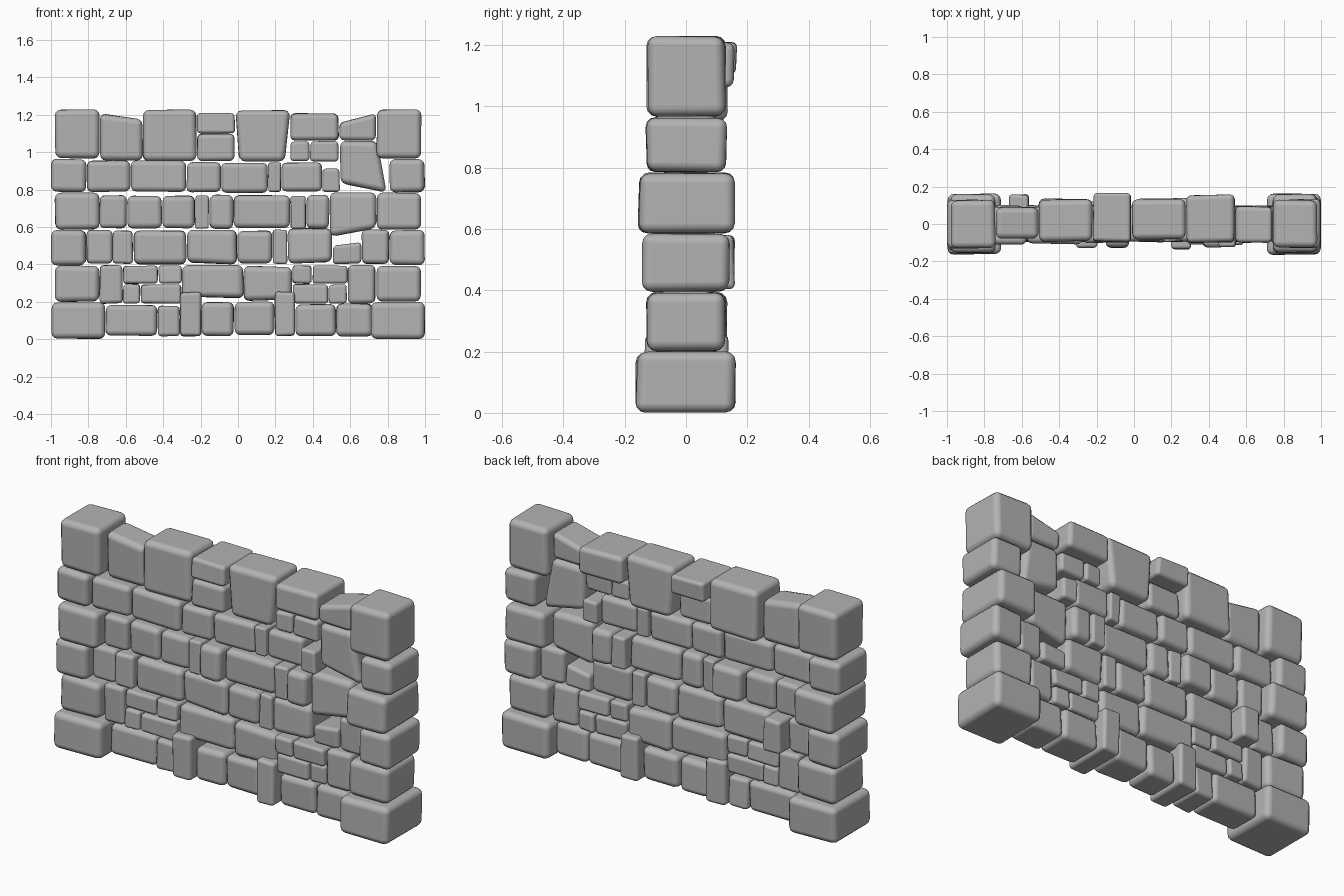
import bpy
import bmesh
import random
from mathutils import Vector

random.seed(4)

cube = bpy.data.objects.get("Cube")
if cube:
    bpy.data.objects.remove(cube, do_unlink=True)

# One plain grey for every stone
GREY = (.45, .45, .45, 1)
stone_grey = bpy.data.materials.new("stone_grey")
stone_grey.use_nodes = True
stone_grey.diffuse_color = GREY
shader = stone_grey.node_tree.nodes["Principled BSDF"]
shader.inputs["Base Color"].default_value = GREY
shader.inputs["Roughness"].default_value = .9

GAP = .002
ROUGHNESS = .006
HALF_DEPTH = .095
NO_SHIFT = (0, 0)


def wobble(amount=ROUGHNESS):
    return random.uniform(-amount, amount)


def stone(name, left, right, bottom, top, front, back, soft=.17,
          top_left=NO_SHIFT, top_right=NO_SHIFT,
          bottom_left=NO_SHIFT, bottom_right=NO_SHIFT):
    """Worn block whose four face corners can be shifted in x and z."""
    bm = bmesh.new()
    bmesh.ops.create_cube(bm, size=1)
    for vert in bm.verts:
        is_right, is_rear, is_upper = (c > 0 for c in vert.co)
        if is_upper:
            dx, dz = top_right if is_right else top_left
        else:
            dx, dz = bottom_right if is_right else bottom_left
        x = right - GAP if is_right else left + GAP
        y = back if is_rear else front
        z = top - GAP if is_upper else bottom + GAP
        vert.co = Vector((x + dx + wobble() / 2, y + wobble(), z + dz + wobble() / 2))
    mesh = bpy.data.meshes.new(name)
    bm.to_mesh(mesh)
    bm.free()
    mesh.materials.append(stone_grey)
    for polygon in mesh.polygons:
        polygon.use_smooth = True

    block = bpy.data.objects.new(name, mesh)
    bpy.context.collection.objects.link(block)
    bevel = block.modifiers.new("worn_edges", "BEVEL")
    bevel.limit_method = "NONE"
    bevel.width = min(.032, soft * min(right - left, top - bottom))
    bevel.segments = 3
    bevel.harden_normals = True


class Course:
    """Lays stones from left to right between two levels."""

    def __init__(self, name, bottom, top, start):
        self.name = name
        self.bottom = bottom
        self.top = top
        self.x = start

    def place(self, left, right, bottom, top, name=None, front=0, back=0, **shape):
        """Set one stone; front and back say how far it stands proud."""
        stone(name or self.name, left, right, bottom, top,
              -HALF_DEPTH - front + wobble(), HALF_DEPTH + back + wobble(), **shape)

    def lay(self, *widths, rise=0, lift=0, **options):
        """Full-height stones; rise and lift move their top and bottom."""
        for width in widths:
            self.place(self.x, self.x + width, self.bottom + lift + wobble() / 2,
                       self.top + rise + wobble() / 2, **options)
            self.x += width

    def stack(self, width, level, upper=1, lower=1, **upper_options):
        """Two layers of stones, each split at a fraction of the width."""
        end = self.x + width
        layers = [(self.bottom, level, lower, {}),
                  (level, self.top, upper, upper_options)]
        for bottom, top, split, options in layers:
            middle = self.x + split * width
            self.place(self.x, middle, bottom, top, **options)
            if split < 1:
                self.place(middle, end, bottom, top, **options)
        self.x = end


# Corner stones: the courses alternate between long and short ends
levels = [0, .2, .395, .585, .785, .965, 1.23]
joints = [.71, .74, .81, .74, .81, .74]
half_depths = [.16, .13, .14, .155, .13, .125]
for row, (joint, depth) in enumerate(zip(joints, half_depths)):
    end = .98 if row % 2 else 1
    bottom, top = levels[row], levels[row + 1]
    stone("left_corner_stone", joint, end, bottom, top, -depth, depth)
    stone("right_corner_stone", -end, -joint, bottom, top, -depth, depth)

names = ["first_course_stone", "second_course_stone", "third_course_stone",
         "fourth_course_stone", "fifth_course_stone", "top_course_stone"]
first, second, third, fourth, fifth, highest = (
    Course(name, bottom, top, -joint)
    for name, bottom, top, joint in zip(names, levels, levels[1:], joints))

# First course, with two tall stones reaching into the next one
first.bottom = .015
first.lay(.28, .12, rise=-.02)
first.lay(.115, name="tall_foot_stone", rise=.05, front=.03, back=.02)
first.lay(.175, .215)
first.lay(.11, name="tall_foot_stone", rise=.055, front=.04, back=.04)
first.lay(.22, .195, rise=-.01)

# Second course, with two stacks of small stones
second.bottom = .19
second.lay(.125)
second.stack(.315, .295, upper=.6, lower=.3)
second.lay(.33, lift=.03, bottom_left=(0, .01))
second.lay(.26, lift=.015, top_right=(0, -.01), bottom_right=(0, .01))
second.stack(.295, .295, upper=.36, lower=.66, front=.02)
second.lay(.15)

# Third course, with a through stone and a low one leaving a hole
third.bottom = .4
third.lay(.14)
third.lay(.11, name="through_stone", back=.065)
third.lay(.285)
third.lay(.27, lift=.01, bottom_right=(0, -.01))
third.lay(.19, .08)
third.lay(.24, rise=.01, bottom_right=(0, .01))
third.lay(.155, name="low_stone", rise=-.065, top_left=(0, -.02))
third.lay(.15)

# Fourth course, with two round stones
fourth.bottom = .59
fourth.top = .77
fourth.lay(.145, .19)
fourth.lay(.175, name="through_stone", back=.03)
fourth.lay(.075)
fourth.lay(.13, name="round_stone", soft=.3, front=.025)
fourth.lay(.305)
fourth.lay(.085, back=.025)
fourth.lay(.125, name="round_stone", soft=.3, front=.03, back=.025)
fourth.lay(.25, rise=.015, bottom_left=(0, -.045))

# Fifth course, ending in a tall tapered stone
fifth.top = .955
fifth.lay(.235, .3, front=.01)
fifth.lay(.185, .25, .07, .22, rise=-.01)
fifth.lay(.095, name="small_block", rise=-.045, front=.03, back=.02)
fifth.lay(.25, name="tall_fill_stone", rise=.105,
          top_right=(-.05, 0), bottom_left=(0, .05))

# Top course, with thin cap stones over smaller ones
highest.bottom = .95
highest.top = 1.225
highest.lay(.23, rise=-.015, front=-.015, top_right=(0, -.03))
highest.lay(.29, back=.04)
highest.top = 1.21
highest.stack(.205, 1.1, name="thin_cap_stone", back=.065)
highest.lay(.295, rise=.015, front=-.02, back=.04,
            bottom_left=(.02, 0), bottom_right=(-.03, 0))
highest.stack(.26, 1.06, lower=.4, name="thin_cap_stone", back=.065)
highest.lay(.2, lift=.11, top_left=(0, -.05))
